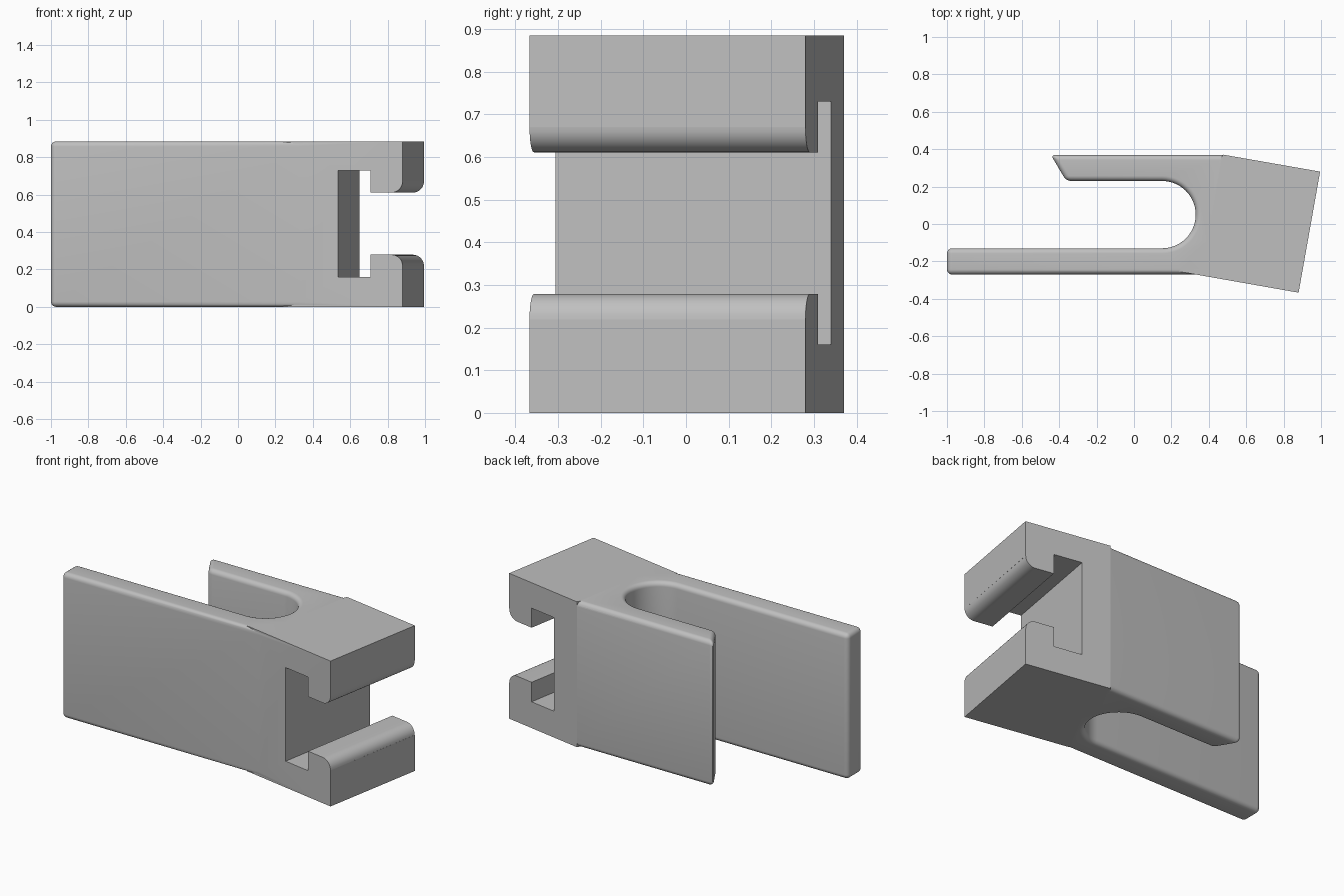
import bpy, bmesh
from math import sin, cos, pi, radians
from mathutils import Vector

if "Cube" in bpy.data.objects:
    bpy.data.objects.remove(bpy.data.objects["Cube"], do_unlink=True)

HEIGHT = 0.885
TILT = radians(10)
FILLET = 0.028

grey = bpy.data.materials.new("light grey")
grey.use_nodes = True
colour = (0.52, 0.52, 0.52, 1)
grey.diffuse_color = colour
grey.node_tree.nodes["Principled BSDF"].inputs["Base Color"].default_value = colour


def prism(name, points, direction):
    """Closed solid swept from a flat outline."""
    bm = bmesh.new()
    face = bm.faces.new([bm.verts.new(p) for p in points])
    swept = bmesh.ops.extrude_face_region(bm, geom=[face])
    verts = [g for g in swept["geom"] if isinstance(g, bmesh.types.BMVert)]
    bmesh.ops.translate(bm, verts=verts, vec=direction)
    bmesh.ops.recalc_face_normals(bm, faces=bm.faces)
    mesh = bpy.data.meshes.new(name)
    bm.to_mesh(mesh)
    bm.free()
    mesh.materials.append(grey)
    obj = bpy.data.objects.new(name, mesh)
    bpy.context.collection.objects.link(obj)
    return obj


def arc(cx, cy, r, start, end, steps):
    angles = [start + (end - start) * i / steps for i in range(steps + 1)]
    return [(cx + r * cos(a), cy + r * sin(a)) for a in angles]


def apply(obj, modifier):
    bpy.ops.object.select_all(action="DESELECT")
    bpy.context.view_layer.objects.active = obj
    obj.select_set(True)
    bpy.ops.object.modifier_apply(modifier=modifier.name)


def combine(obj, other, operation):
    mod = obj.modifiers.new(operation, "BOOLEAN")
    mod.operation = operation
    mod.solver = "EXACT"
    mod.object = other
    apply(obj, mod)
    bpy.data.objects.remove(other, do_unlink=True)


up = Vector((0, 0, HEIGHT))

# Hook: long front arm, short back arm and the round-ended slot between them
outline = [(-1, -0.27), (0.55, -0.27), (0.6, 0.348), (0.475, 0.37), (-0.445, 0.37), (-0.362, 0.23)]
outline += arc(0.15, 0.05, 0.18, pi / 2, -pi / 2, 28)
outline += [(-1, -0.13)]
clip = prism("hook_clip", [(x, y, 0) for x, y in outline], up)
bevel = clip.modifiers.new("fillet", "BEVEL")
bevel.width = FILLET
bevel.segments = 6
bevel.limit_method = "ANGLE"
bevel.angle_limit = radians(30)
apply(clip, bevel)

# Tilted block with crisp edges
block_outline = [(0.24, -0.254), (0.88, -0.367), (0.995, 0.28), (0.475, 0.371),
                 (0.39, 0.2), (0.39, -0.1)]
block = prism("block", [(x, y, 0) for x, y in block_outline], up)
combine(clip, block, "UNION")

# T-shaped channel through the end of the block, with rounded lips
corner = Vector((0.88, -0.367, 0))
outward = Vector((cos(TILT), -sin(TILT), 0))
along = Vector((sin(TILT), cos(TILT), 0))
mid, neck, wide, lip = 0.445, 0.166, 0.285, 0.06
half = [(-0.35, wide), (-0.174, wide), (-0.174, neck)]
half += arc(-lip, neck + lip, lip, -pi / 2, 0, 8)
half += [(0.1, neck + lip)]
section = half + [(u, -h) for u, h in reversed(half)]
points = [corner + outward * u - along * 0.3 + Vector((0, 0, mid + h)) for u, h in section]
combine(clip, prism("channel_cutter", points, along * 1.3), "DIFFERENCE")

bpy.ops.object.select_all(action="DESELECT")
bpy.context.view_layer.objects.active = clip
clip.select_set(True)
bpy.ops.object.shade_smooth_by_angle(angle=radians(25))
